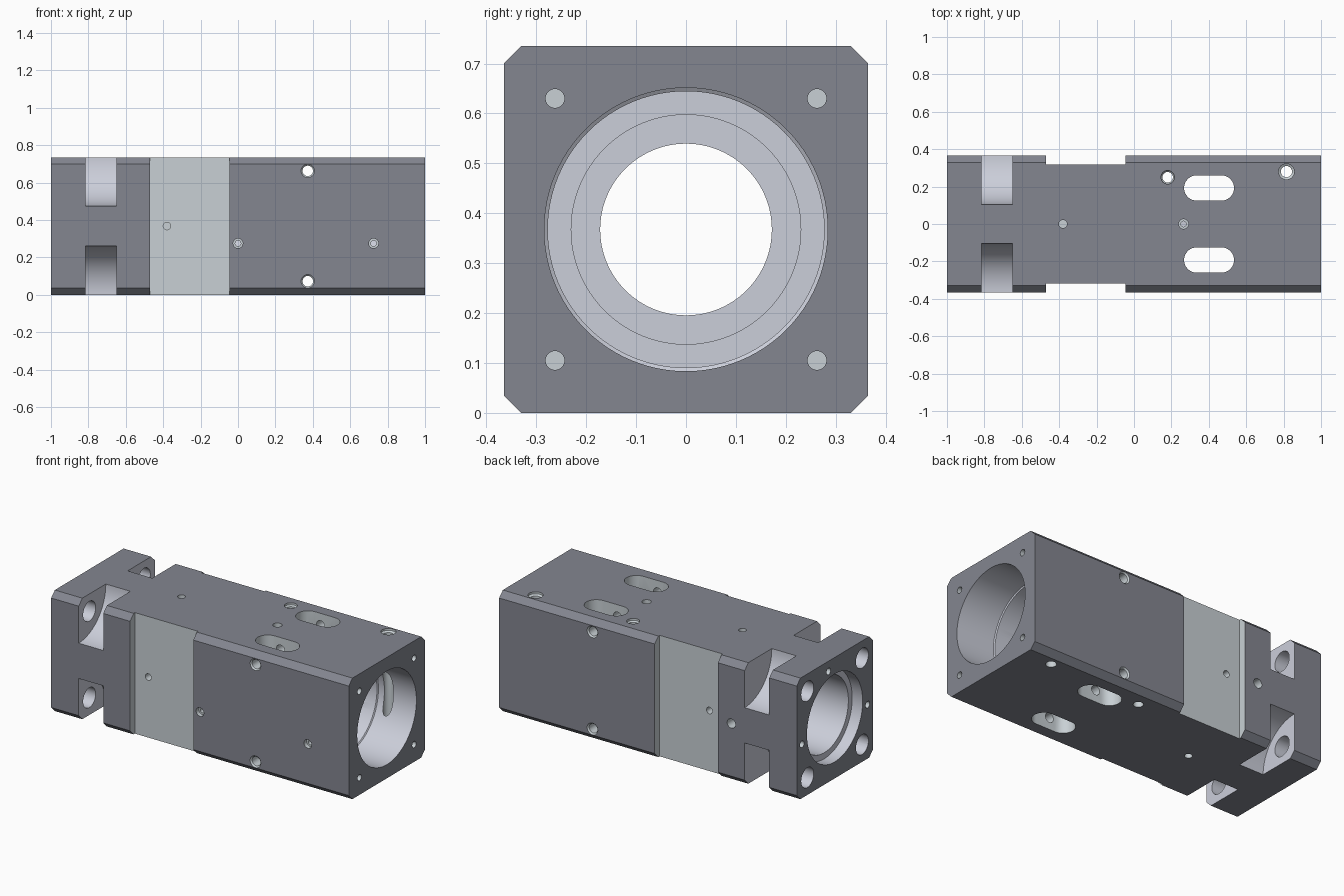
import bpy, bmesh
from math import cos, sin, pi

if "Cube" in bpy.data.objects:
    bpy.data.objects.remove(bpy.data.objects["Cube"])

HW, H, C = 0.365, 0.735, 0.3675   # half width, height, axis height
ORDER = {'X': lambda t, u, v: (t, u, v),
         'Y': lambda t, u, v: (u, t, v),
         'Z': lambda t, u, v: (u, v, t)}


def material(name, rgb):
    mat = bpy.data.materials.new(name)
    mat.diffuse_color = (*rgb, 1)
    mat.use_nodes = True
    mat.node_tree.nodes["Principled BSDF"].inputs["Base Color"].default_value = mat.diffuse_color
    return mat


# dark coated outside, lighter machined cuts
COATED = material("coated_metal", (0.23, 0.24, 0.28))
BRIGHT = material("machined_metal", (0.58, 0.63, 0.66))
BORED = material("bored_metal", (0.60, 0.62, 0.70))


def finish(bm, name, mat):
    bmesh.ops.recalc_face_normals(bm, faces=bm.faces)
    me = bpy.data.meshes.new(name)
    bm.to_mesh(me)
    bm.free()
    me.materials.append(mat)
    ob = bpy.data.objects.new(name, me)
    bpy.context.collection.objects.link(ob)
    return ob


def loft(name, axis, rings, mat):
    """Join cross-sections [(t, [(u, v), ...]), ...] along an axis and cap the ends."""
    bm = bmesh.new()
    loops = [[bm.verts.new(ORDER[axis](t, u, v)) for u, v in pts] for t, pts in rings]
    for a, b in zip(loops, loops[1:]):
        for i in range(len(a)):
            j = (i + 1) % len(a)
            bm.faces.new((a[i], a[j], b[j], b[i]))
    bm.faces.new(loops[0])
    bm.faces.new(loops[-1])
    return finish(bm, name, mat)


def circle(u, v, r, n):
    return [(u + r * cos(2 * pi * i / n), v + r * sin(2 * pi * i / n)) for i in range(n)]


def rect(u0, u1, v0, v1):
    return [(u0, v0), (u1, v0), (u1, v1), (u0, v1)]


# main square block with chamfered long edges
k = 0.035
octagon = [(-HW + k, 0), (HW - k, 0), (HW, k), (HW, H - k),
           (HW - k, H), (-HW + k, H), (-HW, H - k), (-HW, k)]
body = loft("housing_block", 'X', [(-1, octagon), (1, octagon)], COATED)


def cut(axis, rings, mat=BRIGHT):
    cutter = loft("cutter", axis, rings, mat)
    cutter.hide_render = True
    mod = body.modifiers.new("cut", 'BOOLEAN')
    mod.operation, mod.solver, mod.object = 'DIFFERENCE', 'EXACT', cutter
    mod.material_mode = 'TRANSFER'
    bpy.context.view_layer.objects.active = body
    bpy.ops.object.modifier_apply(modifier=mod.name)
    bpy.data.objects.remove(cutter, do_unlink=True)


def drill(axis, u, v, profile, n=24, mat=BRIGHT):
    cut(axis, [(t, circle(u, v, r, n)) for t, r in profile], mat)


# stepped bore along the block
drill('X', 0, C, [(-1.1, 0.267), (-0.93, 0.267), (-0.93, 0.23), (-0.60, 0.23),
                  (-0.60, 0.172), (-0.42, 0.172), (-0.42, 0.23), (-0.06, 0.23),
                  (-0.06, 0.277), (0.74, 0.277), (0.745, 0.284), (1.1, 0.284)], 96, BORED)

for s in (-1, 1):
    # shallow waist on the front and back
    waist = rect(-0.47, -0.045, -0.1, 0.9)
    cut('Y', [(s * 0.318, waist), (s * 0.5, waist)])

    # long rounded slots through top and bottom
    r, y, x0, x1 = 0.0675, s * 0.1925, 0.2675, 0.535
    slot = [(x1 - r + r * cos(a), y + r * sin(a)) for a in [-pi / 2 + pi * i / 16 for i in range(17)]]
    slot += [(x0 + r + r * cos(a), y + r * sin(a)) for a in [pi / 2 + pi * i / 16 for i in range(17)]]
    cut('Z', [(-0.1, slot), (0.9, slot)])

    # cross holes above and below the bore
    drill('Y', 0.373, C + s * 0.295, [(-0.5, 0.036), (-HW, 0.036), (-HW + 0.008, 0.028),
                                      (HW - 0.008, 0.028), (HW, 0.036), (0.5, 0.036)])

    for t in (-1, 1):
        # curved bolt pockets in the corners, bolt holes and end screw holes
        drill('X', s * HW, C + t * C, [(-0.815, 0.26), (-0.65, 0.26)], 96, BORED)
        drill('X', s * 0.2625, C + t * 0.2625, [(-1.1, 0.06), (-0.73, 0.06)], 32, BORED)
        drill('X', s * 0.2625, C + t * 0.2625, [(0.85, 0.019), (1.1, 0.019)])

    # pin holes in the left end and in the waist
    drill('X', s * 0.315, C - 0.04, [(-1.1, 0.02), (-0.9, 0.02)])
    drill('Y', -0.38, C, [(s * 0.25, 0.02), (s * 0.5, 0.02)])

drill('X', 0.06, C + 0.305, [(-1.1, 0.02), (-0.9, 0.02)])

# small holes in the front, and one in the back
for x in (0.0, 0.725):
    drill('Y', x, 0.275, [(-0.5, 0.026), (-0.34, 0.026), (-0.34, 0.015), (-0.2, 0.015)])
drill('Y', -0.56, 0.355, [(0.26, 0.028), (0.5, 0.028)])

# vertical holes: two right through, the rest shallow
for x, y, r, rim in ((0.18, 0.25, 0.028, 0.036), (0.815, 0.28, 0.03, 0.042)):
    drill('Z', x, y, [(-0.1, r), (H - 0.02, r), (H - 0.012, rim), (0.9, rim)])
drill('Z', 0.265, 0, [(0.55, 0.015), (0.7, 0.015), (0.7, 0.026), (0.9, 0.026)])
drill('Z', -0.38, 0, [(0.62, 0.022), (0.9, 0.022)])
drill('Z', -0.38, 0, [(-0.1, 0.022), (0.11, 0.022)])

# smooth bores, sharp machined edges
body.select_set(True)
bpy.context.view_layer.objects.active = body
bpy.ops.object.shade_smooth_by_angle(angle=pi / 6)
